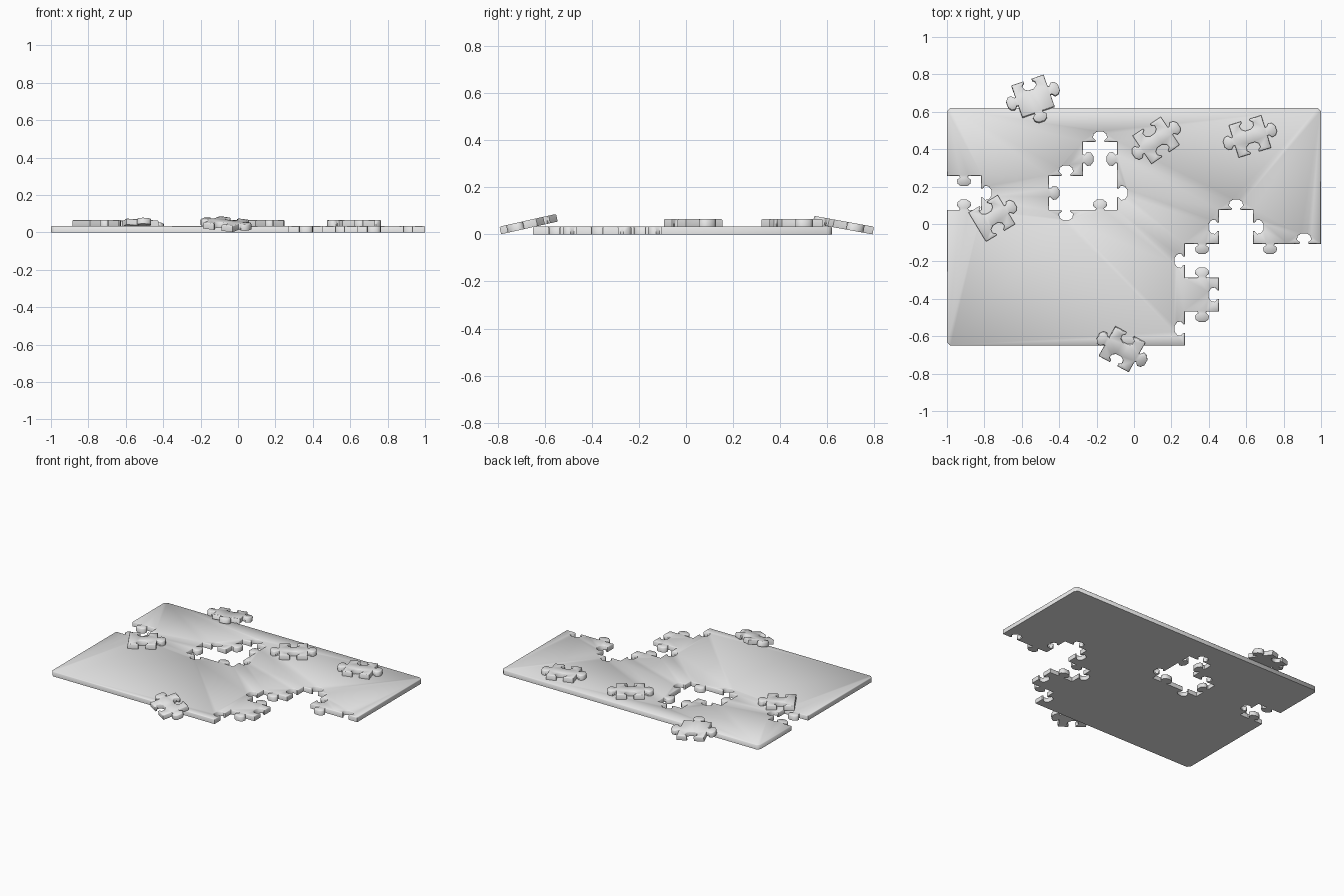
import bpy, bmesh, math
from mathutils import Vector, Matrix

if "Cube" in bpy.data.objects:
    bpy.data.objects.remove(bpy.data.objects["Cube"])

CELL_X, CELL_Y = 2 / 11, 1.27 / 7   # grid of 11 x 7 puzzle pieces
THICK, ROUND = 0.033, 0.004

grey = bpy.data.materials.new("light_grey")
grey.diffuse_color = (0.8, 0.8, 0.8, 1)
grey.use_nodes = True
grey.node_tree.nodes["Principled BSDF"].inputs["Base Color"].default_value = grey.diffuse_color

# knob profile: (distance along the edge, distance outward)
HALF = [(-0.024, 0), (-0.022, 0.008), (-0.038, 0.022), (-0.034, 0.042), (-0.016, 0.055)]
KNOB = HALF + [(-t, h) for t, h in reversed(HALF)]


def outline(start, moves, to_xy):
    """Closed outline, material on the left; sign +1 is a knob, -1 a socket."""
    pts, a = [], to_xy(*start)
    for col, row, sign in moves:
        b = to_xy(col, row)
        pts.append(a)
        if sign:
            d = (b - a).normalized()
            out = Vector((d.y, -d.x))
            pts += [(a + b) / 2 + d * t + out * h * sign for t, h in KNOB]
        a = b
    return pts


def inset(pts, dist):
    """Shift a closed outline to its left with mitred corners."""
    res = []
    for i, p in enumerate(pts):
        d1 = (p - pts[i - 1]).normalized()
        d2 = (pts[(i + 1) % len(pts)] - p).normalized()
        n1, n2 = Vector((-d1.y, d1.x)), Vector((-d2.y, d2.x))
        res.append(p + (n1 + n2) * dist / (1 + n1.dot(n2)))
    return res


def slab(name, loops, matrix=None):
    """Flat plate with softened top rim from an outline and optional holes."""
    bm = bmesh.new()
    caps = ([], [])
    for pts in loops:
        levels = [(pts, 0), (pts, THICK - ROUND), (inset(pts, ROUND), THICK)]
        rings = [[bm.verts.new((p.x, p.y, z)) for p in ps] for ps, z in levels]
        n = len(pts)
        for lo, hi in zip(rings, rings[1:]):
            for i in range(n):
                j = (i + 1) % n
                bm.faces.new((lo[i], lo[j], hi[j], hi[i]))
        for cap, ring in zip(caps, (rings[0], rings[-1])):
            cap += [bm.edges.get((ring[i], ring[(i + 1) % n])) for i in range(n)]
    for cap, z in zip(caps, (-1, 1)):
        bmesh.ops.triangle_fill(bm, edges=cap, use_beauty=True, normal=(0, 0, z))
    bmesh.ops.recalc_face_normals(bm, faces=bm.faces)
    mesh = bpy.data.meshes.new(name)
    bm.to_mesh(mesh)
    bm.free()
    mesh.materials.append(grey)
    obj = bpy.data.objects.new(name, mesh)
    bpy.context.collection.objects.link(obj)
    if matrix:
        obj.matrix_world = matrix
    bpy.ops.object.select_all(action='DESELECT')
    obj.select_set(True)
    bpy.context.view_layer.objects.active = obj
    bpy.ops.object.shade_smooth_by_angle(angle=math.radians(50))
    return obj


# assembled part of the puzzle, with missing pieces at left, right and middle
def board_xy(col, row):
    return Vector((-1 + col * CELL_X, -0.65 + row * CELL_Y))


rim = outline((0.1, 0), [
    (7, 0, 0), (7, 1, -1), (8, 1, 1), (8, 2, -1), (7, 2, 1), (7, 3, -1),
    (8, 3, 1), (8, 4, -1), (9, 4, -1), (9, 3, -1), (10, 3, 1), (11, 3, -1),
    (11, 6.9, 0), (10.9, 7, 0), (0.1, 7, 0), (0, 6.9, 0),
    (0, 5, 0), (1, 5, 1), (1, 4, -1), (0, 4, 1), (0, 0.1, 0), (0.1, 0, 0)], board_xy)
hole = outline((3, 4), [
    (3, 5, 1), (4, 5, -1), (4, 6, 1), (5, 6, -1),
    (5, 5, 1), (5, 4, -1), (4, 4, 1), (3, 4, -1)], board_xy)
slab("puzzle_board", [rim, hole])


# loose pieces: position, turn, tilt, and knobs on bottom, right, top, left
def piece_xy(col, row):
    return Vector((col * CELL_X, row * CELL_Y))


PIECES = [
    ("piece_leaning_back", (-0.54, 0.68, 0.021), 19, -10.3, (1, 1, -1, 1)),
    ("piece_middle", (0.118, 0.447, THICK), 34, 0, (-1, 1, -1, 1)),
    ("piece_right", (0.62, 0.468, THICK), 17, 0, (-1, 1, -1, 1)),
    ("piece_left_border", (-0.76, 0.03, THICK), 31, 0, (-1, 1, -1, 0)),
    ("piece_leaning_front", (-0.064, -0.666, 0.028), -29, 12.6, (-1, 1, -1, 1)),
]
for name, pos, turn, tilt, knobs in PIECES:
    corners = [(0.5, -0.5), (0.5, 0.5), (-0.5, 0.5), (-0.5, -0.5)]
    shape = outline((-0.5, -0.5), [(c, r, k) for (c, r), k in zip(corners, knobs)], piece_xy)
    place = (Matrix.Translation(pos) @ Matrix.Rotation(math.radians(tilt), 4, 'X')
             @ Matrix.Rotation(math.radians(turn), 4, 'Z'))
    slab(name, [shape], place)
